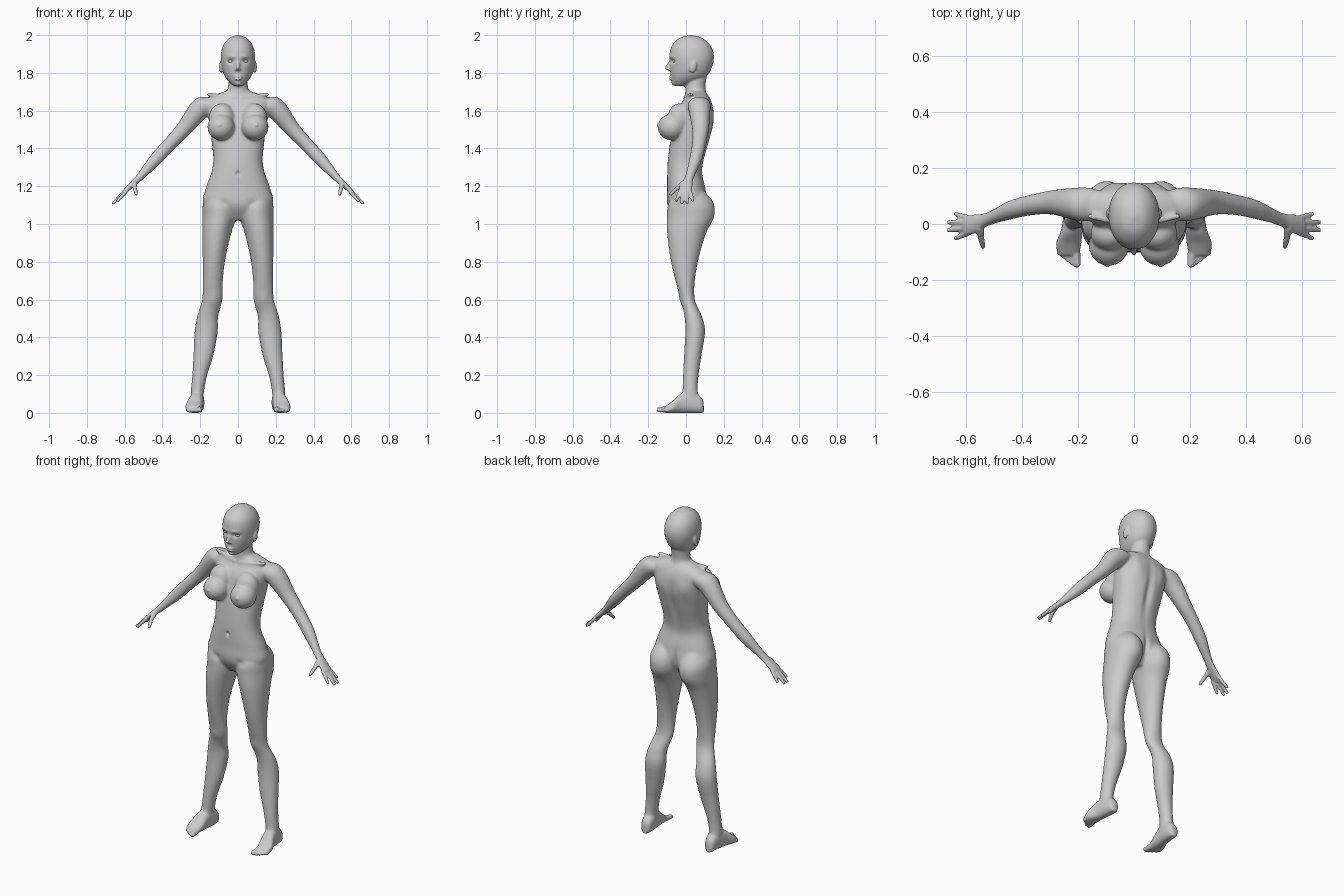
import bpy, bmesh, math
from mathutils import Vector, Matrix

if "Cube" in bpy.data.objects:
    bpy.data.objects.remove(bpy.data.objects["Cube"])

X, Y, Z = Vector((1, 0, 0)), Vector((0, 1, 0)), Vector((0, 0, 1))
bm = bmesh.new()


def catmull(rows, steps=6):
    """Smooth curve through the given rows."""
    out = []
    for i in range(len(rows) - 1):
        quad = (rows[max(i - 1, 0)], rows[i], rows[i + 1], rows[min(i + 2, len(rows) - 1)])
        for k in range(steps):
            t = k / steps
            out.append([b + .5 * t * (c - a + t * (2 * a - 5 * b + 4 * c - d + t * (3 * (b - c) + d - a)))
                        for a, b, c, d in zip(*quad)])
    return out + [list(rows[-1])]


def loft(rows, u=X, v=Y, side=1, power=2.0, n=32):
    """Skin ellipses (cx, cy, cz, ru, rv) lying in the plane u, v."""
    rings = []
    for cx, cy, cz, ru, rv in catmull(rows):
        ring = []
        for k in range(n):
            a = 2 * math.pi * k / n
            c, s = math.cos(a), math.sin(a)
            c = math.copysign(abs(c) ** (2 / power), c)
            s = math.copysign(abs(s) ** (2 / power), s)
            p = Vector((cx, cy, cz)) + u * (max(ru, .002) * c) + v * (max(rv, .002) * s)
            ring.append(bm.verts.new((p.x * side, p.y, p.z)))
        rings.append(ring)
    for a, b in zip(rings, rings[1:]):
        for k in range(n):
            bm.faces.new((a[k], a[(k + 1) % n], b[(k + 1) % n], b[k]))
    bm.faces.new(rings[0])
    bm.faces.new(rings[-1])


def upright(rows):
    """(z, x_in, x_out, y_front, y_back) to loft rows."""
    return [((a + b) / 2, (f + k) / 2, z, (b - a) / 2, (k - f) / 2) for z, a, b, f, k in rows]


def centred(rows):
    return upright([(z, -w, w, f, k) for z, w, f, k in rows])


def ball(c, r, side=1, tilt=0):
    m = Matrix.Translation((c[0] * side, c[1], c[2])) @ Matrix.Rotation(tilt, 4, 'X') @ Matrix.Diagonal((*r, 1))
    bmesh.ops.create_uvsphere(bm, u_segments=24, v_segments=16, radius=1, matrix=m)


def capsule(a, b, ra, rb, side=1):
    """Tapered round-ended finger, toe or bone."""
    a, b = Vector(a), Vector(b)
    d = (b - a).normalized()
    u = d.cross(Z if abs(d.z) < .8 else Y).normalized()
    rows = [(*(a - d * ra * .8), ra * .5, ra * .5), (*a, ra, ra), (*(b - d * rb), rb, rb),
            (*(b - d * rb * .3), rb * .75, rb * .75), (*b, rb * .2, rb * .2)]
    loft(rows, u, d.cross(u), side, n=14)


# Torso
loft(centred([(1.705, .06, .005, .1), (1.665, .165, -.008, .128), (1.61, .165, -.044, .145),
              (1.53, .152, -.065, .146), (1.44, .14, -.083, .125), (1.34, .131, -.096, .096),
              (1.27, .142, -.1, .086), (1.19, .17, -.1, .104), (1.1, .18, -.098, .112),
              (1.02, .05, -.05, .06)]), power=2.25)
# Neck
loft(centred([(1.82, .048, 0, .118), (1.74, .051, -.003, .104), (1.7, .062, -.004, .107), (1.66, .1, -.01, .12)]))
# Head
loft(centred([(2, .006, .02, .035), (1.985, .046, -.033, .085), (1.945, .079, -.075, .13), (1.89, .091, -.088, .148),
              (1.83, .086, -.084, .137), (1.78, .069, -.08, .107), (1.745, .04, -.07, .04),
              (1.73, .018, -.055, -.01)]), power=2.1)
# Nose, lips and chin
capsule((0, -.074, 1.872), (0, -.106, 1.818), .008, .0105)
ball((0, -.087, 1.82), (.016, .012, .009))
for z in (1.779, 1.767):
    ball((0, -.078, z), (.02, .013, .0065))
ball((0, -.06, 1.747), (.02, .017, .015))

for s in (1, -1):
    # Ear
    ball((.09, .037, 1.832), (.01, .019, .033), s, -.2)
    # Breast
    ball((.09, -.076, 1.513), (.072, .074, .07), s)
    ball((.086, -.036, 1.557), (.07, .062, .082), s)
    # Collarbone
    capsule((.02, -.004, 1.668), (.165, .03, 1.688), .01, .011, s)
    # Arm and palm
    loft([(.11, .075, 1.645, .035, .04), (.165, .07, 1.632, .056, .06), (.215, .072, 1.595, .055, .057),
          (.29, .077, 1.5, .042, .044), (.365, .068, 1.42, .036, .037), (.44, .05, 1.338, .034, .034),
          (.52, .018, 1.248, .02, .024), (.57, 0, 1.2, .015, .034), (.603, -.006, 1.17, .011, .036)],
         (X + Z).normalized(), Y, s)
    # Fingers and thumb
    for i in range(4):
        a = i - 1.5
        capsule((.597 - .003 * a * a, -.005 - .0175 * a, 1.175),
                (.668 - .012 * a * a, -.008 - .03 * a, 1.105 + .006 * a * a), .0105, .0085, s)
    capsule((.55, -.012, 1.215), (.545, -.055, 1.185), .016, .011, s)
    capsule((.547, -.045, 1.192), (.537, -.086, 1.152), .0115, .009, s)
    # Leg
    loft(upright([(1.2, .05, .13, -.03, .07), (1.12, .01, .182, -.092, .142), (1.04, .008, .188, -.101, .15),
                  (.95, .036, .189, -.1, .106), (.82, .066, .187, -.083, .068), (.7, .08, .186, -.056, .047),
                  (.6, .082, .19, -.028, .047), (.51, .105, .217, -.008, .085), (.43, .107, .23, -.004, .101),
                  (.31, .129, .236, -.01, .083), (.2, .163, .242, -.016, .067), (.11, .18, .25, -.02, .063),
                  (.04, .186, .25, -.04, .08)]), side=s)
    # Foot, swept from heel to ball
    loft([(x, y, top / 2, w, top / 2) for y, x, w, top in (
        (.094, .213, .01, .05), (.083, .213, .028, .08), (.04, .214, .036, .112), (-.02, .222, .038, .106),
        (-.07, .233, .045, .064), (-.112, .234, .036, .034))], X, Z, s, 2.4)
    # Toes
    for i in range(5):
        r = .011 if i else .0155
        capsule((.208 + .0135 * i, -.085, r + .006), (.203 + .0168 * i, -.156 + .008 * i + .001 * i * i, r), r, r * .9, s)

bmesh.ops.recalc_face_normals(bm, faces=bm.faces[:])
mesh = bpy.data.meshes.new("body")
bm.to_mesh(mesh)
bm.free()
body = bpy.data.objects.new("body", mesh)
bpy.context.collection.objects.link(body)


def bake():
    """Replace the mesh by its modified result."""
    dg = bpy.context.evaluated_depsgraph_get()
    new = bpy.data.meshes.new_from_object(body.evaluated_get(dg))
    body.modifiers.clear()
    body.data = new


# Fuse all parts into one skin
fuse = body.modifiers.new("fuse", 'REMESH')
fuse.mode = 'VOXEL'
fuse.voxel_size = .0055
bake()

# Blend the joins, but spare face, hands and feet
soft = body.vertex_groups.new(name="soft")
soft.add([v.index for v in body.data.vertices if .11 < v.co.z < 1.72 and abs(v.co.x) < .5], 1, 'REPLACE')
for group, times in (("soft", 16), ("", 2)):
    sm = body.modifiers.new("blend", 'SMOOTH')
    sm.factor, sm.iterations, sm.vertex_group = .5, times, group
bake()

# Sculpt strokes, mirrored: x, y, z, radius x, radius z, push along y
strokes = [
    (.038, -.076, 1.862, .021, .012, .014),   # eye socket
    (.036, -.085, 1.887, .025, .009, -.004),  # brow
    (0, -.09, 1.773, .02, .0035, .005),       # mouth line
    (.098, -.15, 1.525, .009, .009, -.007),   # breast tip
    (0, -.1, 1.268, .008, .011, .014),        # navel
    (0, .13, 1.43, .022, .17, -.014),         # spine groove
    (.085, .145, 1.57, .035, .05, .008),      # shoulder blade
    (0, .13, 1.1, .013, .07, -.02),           # seat cleft
    (.133, -.025, .6, .028, .035, -.006),     # kneecap
    (.08, -.095, 1.11, .03, .02, .005),       # groin crease
]
for v in body.data.vertices:
    px, py, pz = abs(v.co.x), v.co.y, v.co.z
    for x, y, z, rx, rz, push in strokes:
        dx, dz = (px - x) / rx, (pz - z) / rz
        if abs(dz) < 2.5 and abs(dx) < 2.5:
            v.co.y += push * math.exp(-dx * dx - dz * dz - ((py - y) / .04) ** 2)
last = body.modifiers.new("finish", 'SMOOTH')
last.factor, last.iterations = .5, 1
bake()
body.data.polygons.foreach_set("use_smooth", [True] * len(body.data.polygons))

# Eyeballs
for s, label in ((1, "left"), (-1, "right")):
    bpy.ops.mesh.primitive_uv_sphere_add(segments=24, ring_count=16, radius=.016, location=(.037 * s, -.0545, 1.862))
    eye = bpy.context.object
    eye.name = label + "_eyeball"
    eye.scale = (1.05, 1, .8)
    bpy.ops.object.shade_smooth()
